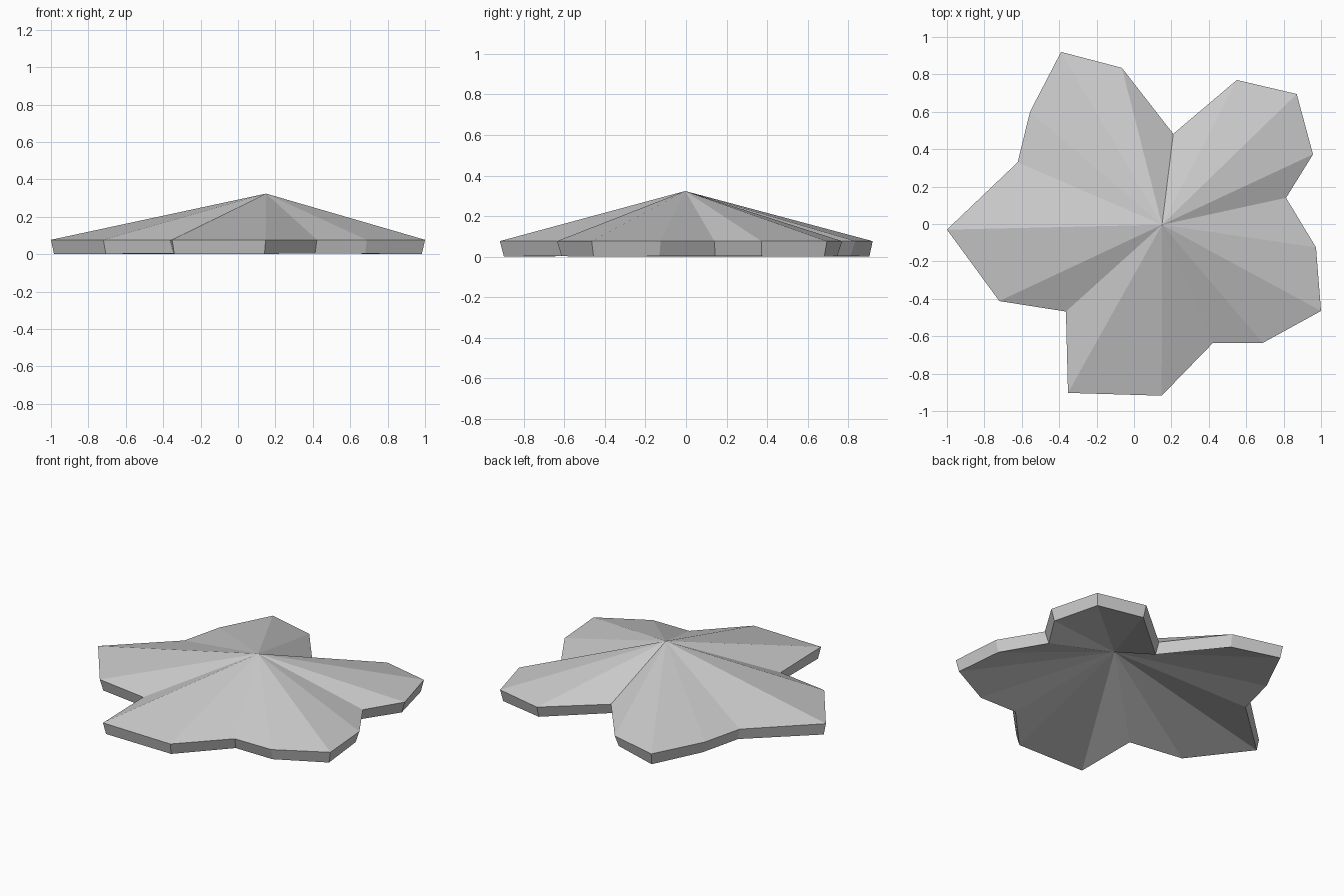
import bpy
import bmesh

cube = bpy.data.objects.get("Cube")
if cube:
    bpy.data.objects.remove(cube, do_unlink=True)

# Lobed outline of the canopy, counter-clockwise from the right-hand lobe
OUTLINE = [
    (1.0, -0.465), (0.973, -0.125), (0.813, 0.14), (0.957, 0.372),
    (0.87, 0.695), (0.55, 0.77), (0.21, 0.482), (-0.065, 0.835),
    (-0.39, 0.92), (-0.556, 0.6), (-0.622, 0.33), (-1.0, -0.03),
    (-0.72, -0.412), (-0.364, -0.468), (-0.353, -0.903),
    (0.148, -0.918), (0.422, -0.636), (0.688, -0.636),
]
RIM_Z, APEX, THICKNESS = 0.077, (0.15, -0.004, 0.324), 0.078

# Matte grey material
grey = bpy.data.materials.new("light_grey")
grey.use_nodes = True
colour = (0.6, 0.6, 0.6, 1)
grey.diffuse_color = colour
grey.node_tree.nodes["Principled BSDF"].inputs["Base Color"].default_value = colour

# Canopy: fan of flat facets rising from the rim to the apex
bm = bmesh.new()
apex = bm.verts.new(APEX)
rim = [bm.verts.new((x, y, RIM_Z)) for x, y in OUTLINE]
for i, v in enumerate(rim):
    bm.faces.new((apex, v, rim[(i + 1) % len(rim)]))
mesh = bpy.data.meshes.new("leaf_canopy")
bm.to_mesh(mesh)
bm.free()
mesh.materials.append(grey)
canopy = bpy.data.objects.new("leaf_canopy", mesh)
bpy.context.collection.objects.link(canopy)

# Even shell with a hollow underside and slightly tapered edge
shell = canopy.modifiers.new("shell", 'SOLIDIFY')
shell.thickness = THICKNESS
shell.offset = -1
